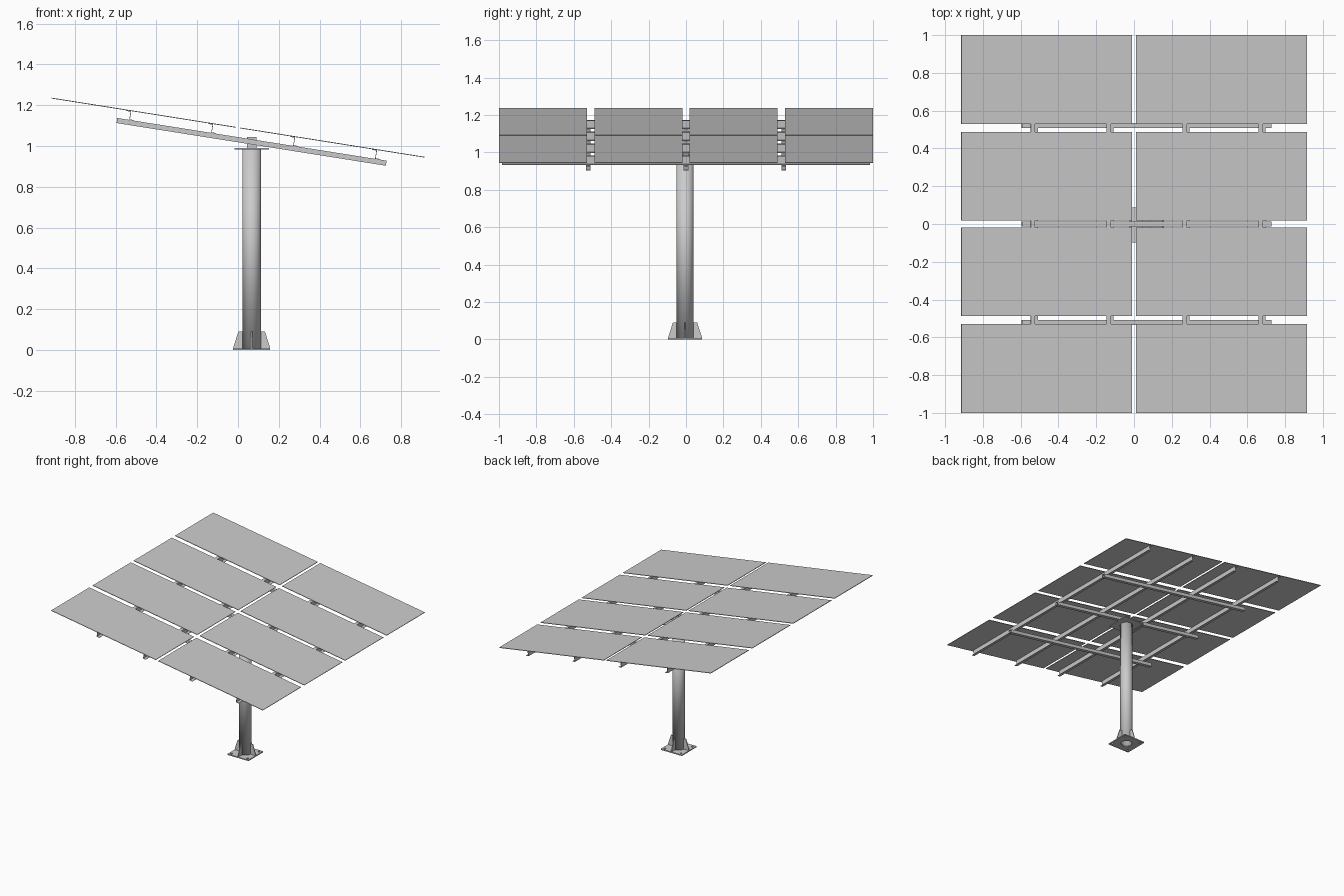
import bpy, bmesh, math
from mathutils import Matrix, Vector

if "Cube" in bpy.data.objects:
    bpy.data.objects.remove(bpy.data.objects["Cube"])

TILT = Matrix.Translation((0, 0, 1.09)) @ Matrix.Rotation(math.radians(9), 4, 'Y')
POST = Vector((0.067, -0.005, 0))
ALONG_X = Matrix(((0, 0, 1, 0), (1, 0, 0, 0), (0, 1, 0, 0), (0, 0, 0, 1)))   # profile (y, z)
ALONG_Y = Matrix.Rotation(math.radians(90), 4, 'X')                          # profile (x, z)


def prism(name, pts, a, b, mat=Matrix(), caps=True, wall=0):
    """Extrude a closed 2D profile from a to b along local z, optionally as a hollow tube."""
    bm = bmesh.new()
    lo = [bm.verts.new((x, y, a)) for x, y in pts]
    hi = [bm.verts.new((x, y, b)) for x, y in pts]
    n = len(pts)
    for i in range(n):
        j = (i + 1) % n
        bm.faces.new((lo[i], lo[j], hi[j], hi[i]))
    if caps:
        bm.faces.new(lo[::-1])
        bm.faces.new(hi)
        bmesh.ops.recalc_face_normals(bm, faces=bm.faces)
    bm.transform(mat)
    me = bpy.data.meshes.new(name)
    bm.to_mesh(me)
    bm.free()
    ob = bpy.data.objects.new(name, me)
    bpy.context.collection.objects.link(ob)
    if wall:
        m = ob.modifiers.new("wall", 'SOLIDIFY')
        m.thickness, m.offset = wall, -1
    return ob


def rect(x0, x1, y0, y1):
    return [(x0, y0), (x1, y0), (x1, y1), (x0, y1)]


def circle(r, n, cx=0, cy=0):
    return [(cx + r * math.cos(2 * math.pi * i / n), cy + r * math.sin(2 * math.pi * i / n))
            for i in range(n)]


def cut(ob, cutter):
    m = ob.modifiers.new("hole", 'BOOLEAN')
    m.operation, m.solver, m.object = 'DIFFERENCE', 'EXACT', cutter
    cutter.hide_render = True
    cutter.hide_set(True)


at_post = Matrix.Translation(POST)

# Hollow round post
post = prism("post", circle(0.045, 48), 0.004, 0.984, at_post, caps=False, wall=0.005)
bpy.context.view_layer.objects.active = post
post.select_set(True)
bpy.ops.object.shade_smooth_by_angle(angle=math.radians(30))
post.select_set(False)

# Base plate with centre opening and bolt holes
base = prism("base_plate", rect(-0.091, 0.091, -0.091, 0.091), 0, 0.008, at_post)
cut(base, prism("centre_hole_cutter", circle(0.04, 48), -0.02, 0.03, at_post))
for sx in (-1, 1):
    for sy in (-1, 1):
        cut(base, prism("bolt_hole_cutter", circle(0.008, 16, sx * 0.07, sy * 0.07),
                        -0.02, 0.03, at_post))

# Four gussets around the foot
for k in range(4):
    prism("foot_gusset", [(0.042, 0.008), (0.09, 0.008), (0.09, 0.013), (0.065, 0.09), (0.042, 0.09)],
          -0.003, 0.003, at_post @ Matrix.Rotation(k * math.pi / 2, 4, 'Z') @ ALONG_Y)

# Top plate and the pair of lugs holding the middle rail
prism("top_plate", rect(-0.084, 0.084, -0.092, 0.092), 0.983, 0.990, at_post)
for s in (-1, 1):
    y = s * 0.0155
    prism("rail_lug", rect(0.044, 0.091, y - 0.0025, y + 0.0025), 0.989, 1.045)

# Three square-tube rails running down the slope
for y in (-0.522, 0, 0.522):
    prism("rail", rect(y - 0.0125, y + 0.0125, -0.071, -0.046), -0.592, 0.745,
          TILT @ ALONG_X, caps=False, wall=0.003)

# Four Z-section purlins across the rails
zed = [(-0.022, -0.002), (0.0015, -0.002), (0.0015, -0.043), (0.022, -0.043),
       (0.022, -0.046), (-0.0015, -0.046), (-0.0015, -0.005), (-0.022, -0.005)]
for i in range(4):
    u = 0.079 + (i - 1.5) * 0.4067
    prism("purlin", [(x + u, z) for x, z in zed], -0.985, 0.985, TILT @ ALONG_Y)

# Eight thin panels
for y0, y1 in ((-1, -0.53), (-0.488, -0.018), (0.018, 0.488), (0.53, 1)):
    for x0, x1 in ((-0.926, -0.011), (0.011, 0.926)):
        prism("solar_panel", rect(x0, x1, y0, y1), -0.002, 0.002, TILT)
